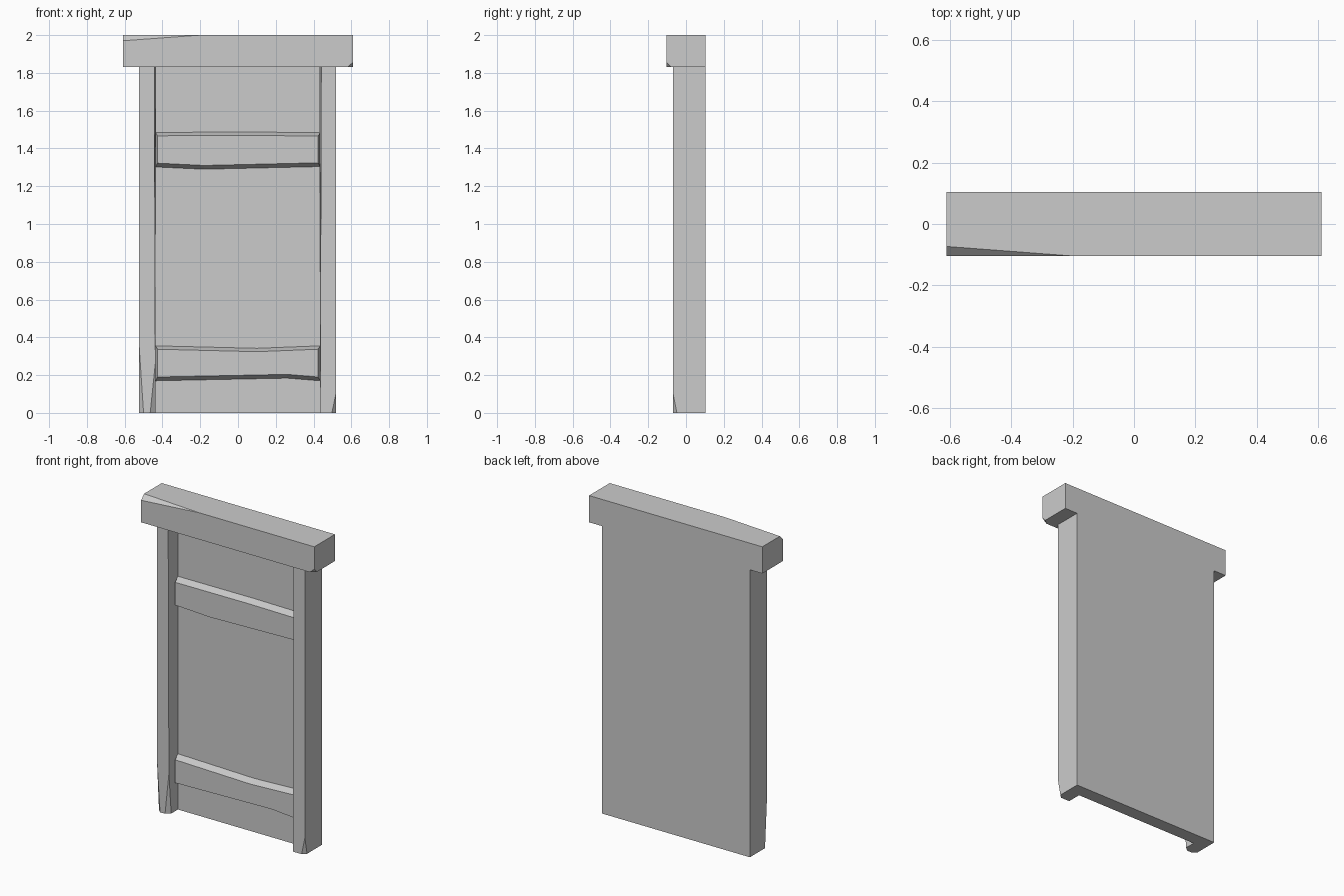
import bpy, bmesh
from mathutils import Vector

if "Cube" in bpy.data.objects:
    bpy.data.objects.remove(bpy.data.objects["Cube"])


def finish(bm, name):
    bmesh.ops.recalc_face_normals(bm, faces=bm.faces)
    mesh = bpy.data.meshes.new(name)
    bm.to_mesh(mesh)
    bm.free()
    obj = bpy.data.objects.new(name, mesh)
    bpy.context.collection.objects.link(obj)
    return obj


def box(lo, hi):
    bm = bmesh.new()
    bmesh.ops.create_cube(bm, size=1)
    lo, hi = Vector(lo), Vector(hi)
    for v in bm.verts:
        v.co = Vector(hi[i] if v.co[i] > 0 else lo[i] for i in range(3))
    return bm


def chip(bm, a, b, c):
    """Slice a corner off along the plane through three points."""
    a, b, c = Vector(a), Vector(b), Vector(c)
    n = (b - a).cross(c - a).normalized()
    centre = sum((v.co for v in bm.verts), Vector()) / len(bm.verts)
    if n.dot(centre - a) > 0:
        n = -n
    cut = bmesh.ops.bisect_plane(bm, geom=bm.verts[:] + bm.edges[:] + bm.faces[:],
                                 plane_co=a, plane_no=n, clear_outer=True)
    edges = [e for e in cut["geom_cut"] if isinstance(e, bmesh.types.BMEdge)]
    bmesh.ops.holes_fill(bm, edges=edges, sides=0)


BACK, FRONT, PANEL = 0.104, -0.07, 0.02

# Lintel with two worn corners
bm = box((-0.61, -0.104, 1.83), (0.61, BACK, 2.0))
chip(bm, (-0.2, -0.104, 2.0), (-0.61, -0.104, 1.97), (-0.61, -0.073, 2.0))
chip(bm, (0.58, -0.104, 1.83), (0.61, -0.104, 1.858), (0.61, -0.078, 1.83))
finish(bm, "lintel")

# Posts: (x at foot edge, chip x on foot, chip height)
posts = {"left_post": (-1, [(-0.523, -0.5, 0.35), (-0.437, -0.465, 0.27)]),
         "right_post": (1, [(0.52, 0.497, 0.11)])}
for name, (side, chips) in posts.items():
    lo, hi = (-0.523, -0.437) if side < 0 else (0.435, 0.52)
    bm = box((lo, FRONT, 0), (hi, BACK, 1.83))
    for v in bm.verts:
        # inner front edge leans outward a little at the top
        if v.co.z > 1 and v.co.y < 0 and abs(v.co.x) < 0.45:
            v.co.x += side * 0.006
    for x, foot_x, height in chips:
        chip(bm, (x, FRONT, height), (foot_x, FRONT, 0), (x, FRONT + 0.022, 0))
    finish(bm, name)

# Door panel
finish(box((-0.437, PANEL, 0), (0.435, BACK, 1.83)), "door_panel")


# Crossbars: bevelled boards with uneven top and bottom edges
def crossbar(name, bottom, top):
    bm = bmesh.new()
    outline = bottom + top[::-1]
    back = [bm.verts.new((x, PANEL, z)) for x, z in outline]
    front = []
    for i, (x, z) in enumerate(outline):
        inset_x = 0.011 if x < -0.4 else -0.011 if x > 0.4 else 0
        inset_z = 0.02 if i < len(bottom) else -0.018
        front.append(bm.verts.new((x + inset_x, -0.025, z + inset_z)))
    bm.faces.new(front)
    bm.faces.new(back[::-1])
    for i in range(len(outline)):
        j = (i + 1) % len(outline)
        bm.faces.new((back[i], back[j], front[j], front[i]))
    finish(bm, name)


crossbar("upper_crossbar",
         [(-0.437, 1.302), (-0.18, 1.29), (0.435, 1.304)],
         [(-0.437, 1.485), (0.1, 1.487), (0.435, 1.483)])
crossbar("lower_crossbar",
         [(-0.437, 0.17), (0.26, 0.184), (0.435, 0.17)],
         [(-0.437, 0.355), (0.1, 0.342), (0.435, 0.355)])
